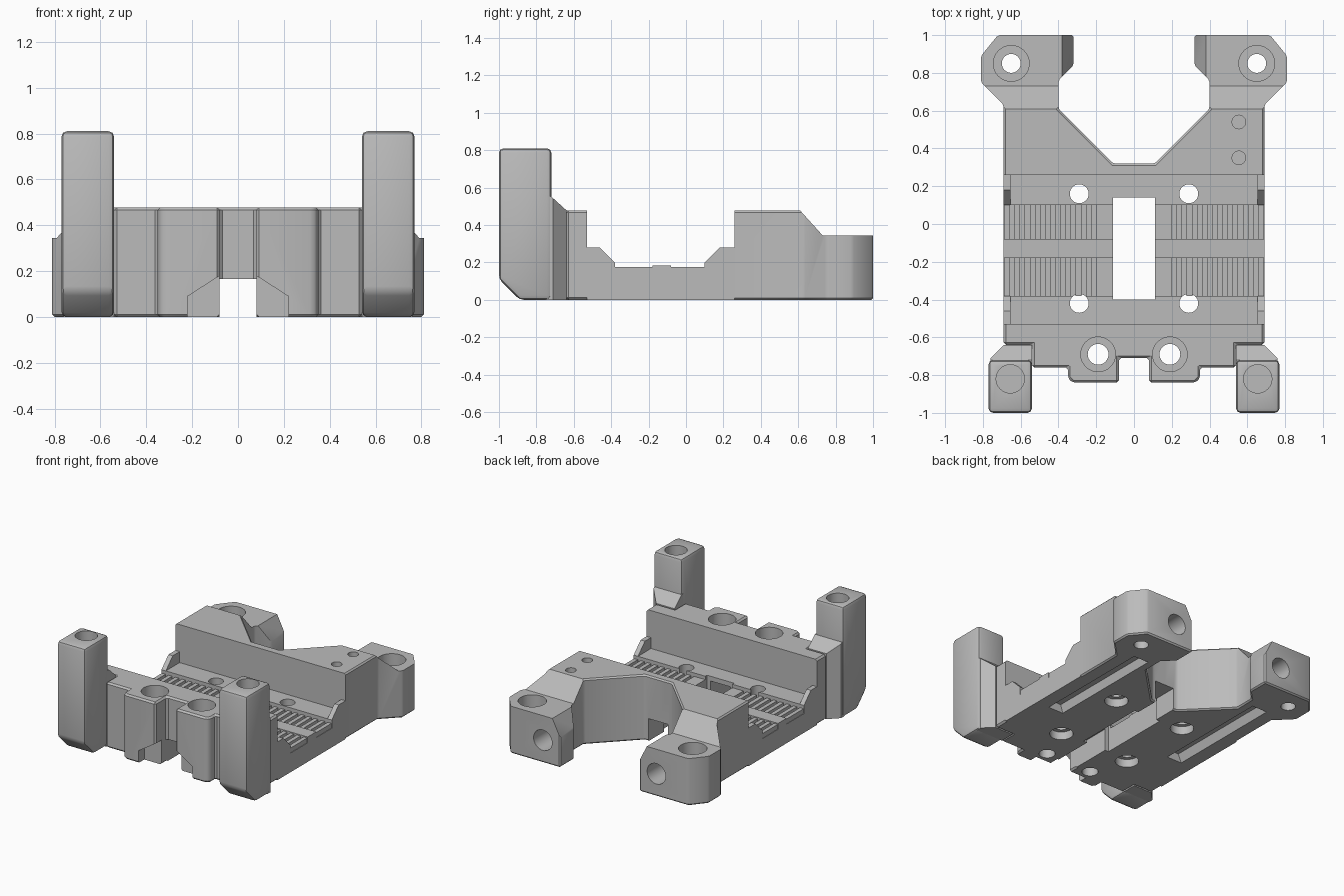
import bpy, bmesh, math
from mathutils import Matrix, Vector

cube = bpy.data.objects.get("Cube")
if cube:
    bpy.data.objects.remove(cube, do_unlink=True)

grey = bpy.data.materials.new("light grey plastic")
grey.use_nodes = True
grey.diffuse_color = (0.5, 0.5, 0.5, 1)
for node in grey.node_tree.nodes:
    if node.type == 'BSDF_PRINCIPLED':
        node.inputs["Base Color"].default_value = (0.5, 0.5, 0.5, 1)

JOINTS = (-0.53, 0.26)   # planes where the main parts meet, kept sharp
helpers = []


def finish(name, bm):
    bmesh.ops.recalc_face_normals(bm, faces=bm.faces)
    mesh = bpy.data.meshes.new(name)
    bm.to_mesh(mesh)
    bm.free()
    mesh.materials.append(grey)
    obj = bpy.data.objects.new(name, mesh)
    bpy.context.scene.collection.objects.link(obj)
    return obj


def prism(name, pts, axis, lo, hi, bevel=0, segments=1):
    """Extrude a 2D outline along an axis from lo to hi."""
    place = {'x': lambda a, b, c: (c, a, b),
             'y': lambda a, b, c: (a, c, b),
             'z': lambda a, b, c: (a, b, c)}[axis]
    bm = bmesh.new()
    face = bm.faces.new([bm.verts.new(place(a, b, lo)) for a, b in pts])
    new = bmesh.ops.extrude_face_region(bm, geom=[face])["geom"]
    step = Vector(place(0, 0, hi - lo))
    bmesh.ops.translate(bm, vec=step, verts=[v for v in new if isinstance(v, bmesh.types.BMVert)])
    bmesh.ops.recalc_face_normals(bm, faces=bm.faces)
    if bevel:
        at_joint = lambda e: any(all(abs(v.co.y - j) < 1e-4 for v in e.verts) for j in JOINTS)
        edges = [e for e in bm.edges if not at_joint(e) and e.calc_face_angle(0) > 0.3]
        bmesh.ops.bevel(bm, geom=edges, offset=bevel, segments=segments, profile=0.5,
                        affect='EDGES', clamp_overlap=True)
    return finish(name, bm)


def box(name, x0, x1, y0, y1, z0, z1):
    return prism(name, [(x0, y0), (x1, y0), (x1, y1), (x0, y1)], 'z', z0, z1)


def helper(obj):
    obj.hide_render = True
    helpers.append(obj)
    return obj


def hole(x, y, r, z0, z1):
    """Upright round cutter."""
    ring = [(x + r * math.cos(i * math.tau / 32), y + r * math.sin(i * math.tau / 32)) for i in range(32)]
    return helper(prism("hole_cutter", ring, 'z', z0, z1))


def back_hole(x, z, r, y0, y1):
    ring = [(x + r * math.cos(i * math.tau / 32), z + r * math.sin(i * math.tau / 32)) for i in range(32)]
    return helper(prism("hole_cutter", ring, 'y', y0, y1))


def cut(obj, cutters):
    for c in cutters:
        mod = obj.modifiers.new("cut", 'BOOLEAN')
        mod.operation = 'DIFFERENCE'
        mod.solver = 'EXACT'
        mod.object = c
        graph = bpy.context.evaluated_depsgraph_get()
        mesh = bpy.data.meshes.new_from_object(obj.evaluated_get(graph))
        obj.modifiers.clear()
        obj.data = mesh


def mirrored(half):
    """Complete a half outline across x = 0."""
    return half + [(-x, y) for x, y in reversed(half) if x > 0]


def flip(pts, s):
    return [(s * x, y) for x, y in pts]


# Shared cutters: centre channel and long underside grooves
shared = [helper(box("channel_cutter", -0.08, 0.08, -1.1, 1.1, -0.1, 0.165))]
groove = [(0.46, -0.01), (0.59, -0.01), (0.56, 0.06), (0.48, 0.06)]
for s in (-1, 1):
    shared.append(helper(prism("groove_cutter", flip(groove, s), 'y', -0.2, 0.7)))

# Base with low side rails and a raised middle strip
profile = [(-0.53, 0), (-0.53, 0.28), (-0.46, 0.28), (-0.38, 0.2), (-0.38, 0.14),
           (-0.18, 0.14), (-0.18, 0.183), (-0.08, 0.183), (-0.08, 0.14),
           (0.1, 0.14), (0.1, 0.2), (0.18, 0.28), (0.26, 0.28), (0.26, 0)]
base = prism("base", profile, 'x', -0.69, 0.69)
base_cuts = [helper(box("floor_cutter", -0.655, 0.655, -0.6, 0.3, 0.2, 0.5)),
             helper(box("slot_cutter", -0.11, 0.11, -0.4, 0.14, -0.1, 0.5))]
for x in (-0.29, 0.29):
    for y in (-0.42, 0.16):
        base_cuts += [hole(x, y, 0.05, -0.1, 0.5), hole(x, y, 0.08, -0.1, 0.06)]
cut(base, shared + base_cuts)

# Toothed racks beside the slot
for s, side in ((-1, "right"), (1, "left")):
    for y0, y1, row in ((-0.38, -0.18, "front"), (-0.08, 0.1, "rear")):
        bm = bmesh.new()
        spans = [(0.11, 0.2)] + [(0.225 + i * 0.054, 0.255 + i * 0.054) for i in range(9)]
        for x0, x1 in spans:
            size = Matrix.Diagonal((x1 - x0, y1 - y0, 0.045, 1))
            spot = Matrix.Translation((s * (x0 + x1) / 2, (y0 + y1) / 2, 0.1525))
            bmesh.ops.create_cube(bm, size=1, matrix=spot @ size)
        finish(f"{side}_{row}_rack", bm)

# Front wall with two screw bosses
wall = prism("front_wall", mirrored([(0, -0.71), (0.08, -0.71), (0.08, -0.84), (0.325, -0.84),
             (0.35, -0.815), (0.35, -0.76), (0.54, -0.76), (0.54, -0.64), (0.69, -0.64),
             (0.69, -0.53)]), 'z', 0, 0.478, bevel=0.012)
wall_cuts = []
notch = [(0.05, -0.1), (0.22, -0.1), (0.22, 0.09), (0.08, 0.18), (0.05, 0.18)]
for s in (-1, 1):
    wall_cuts += [hole(s * 0.19, -0.69, 0.055, -0.1, 0.6), hole(s * 0.19, -0.69, 0.092, 0.36, 0.6),
                  helper(prism("notch_cutter", flip(notch, s), 'y', -0.9, -0.77))]
cut(wall, shared[:1] + wall_cuts)

# Front pillars with sockets and sloped gussets
pillar_side = [(-1, 0.11), (-0.89, 0), (-0.72, 0), (-0.72, 0.81), (-1, 0.81)]
gusset_plan = [(0.54, -0.75), (0.76, -0.75), (0.76, -0.71), (0.69, -0.64), (0.54, -0.64)]
slope = helper(prism("slope_cutter", [(-0.72, 0.552), (-0.635, 0.475), (-0.5, 0.475), (-0.5, 0.8),
                                      (-0.72, 0.8)], 'x', -1, 1))
for s, side in ((-1, "right"), (1, "left")):
    pillar = prism(f"{side}_front_pillar", pillar_side, 'x', *sorted((s * 0.54, s * 0.77)),
                   bevel=0.024, segments=2)
    cut(pillar, [hole(s * 0.655, -0.82, 0.075, 0.68, 0.9)])
    gusset = prism(f"{side}_gusset", flip(gusset_plan, s), 'z', 0, 0.552)
    cut(gusset, [slope])

# Rear block: V opening, two ears, sloped step down
rear = prism("rear_block", mirrored([(0, 0.32), (0.11, 0.32), (0.4, 0.61), (0.4, 0.76),
             (0.32, 0.84), (0.32, 1), (0.72, 1), (0.81, 0.89), (0.81, 0.75), (0.69, 0.63),
             (0.69, 0.26)])[::-1], 'z', 0, 0.478, bevel=0.01)
rear_cuts = [helper(prism("step_cutter", [(0.61, 0.478), (0.73, 0.345), (1.1, 0.345), (1.1, 0.7),
                                          (0.61, 0.7)], 'x', -1, 1))]
ear_edge = [(0.25, 0.19), (0.32, 0.22), (0.385, 0.35), (0.385, 0.5), (0.25, 0.5)]
for s in (-1, 1):
    rear_cuts += [hole(s * 0.65, 0.85, 0.05, -0.1, 0.6), hole(s * 0.65, 0.85, 0.095, 0.25, 0.6),
                  back_hole(s * 0.46, 0.165, 0.075, 0.82, 1.1),
                  helper(prism("ear_edge_cutter", flip(ear_edge, s), 'y', 0.77, 1.1))]
for y in (0.35, 0.54):
    rear_cuts.append(hole(0.555, y, 0.036, 0.36, 0.6))
cut(rear, shared + rear_cuts)

# Remove cutters, then shade round holes smooth and keep edges sharp
for h in helpers:
    bpy.data.objects.remove(h, do_unlink=True)
bpy.ops.object.select_all(action='DESELECT')
for obj in bpy.context.scene.objects:
    if obj.type == 'MESH':
        obj.select_set(True)
        bpy.context.view_layer.objects.active = obj
bpy.ops.object.shade_smooth_by_angle(angle=math.radians(30))
